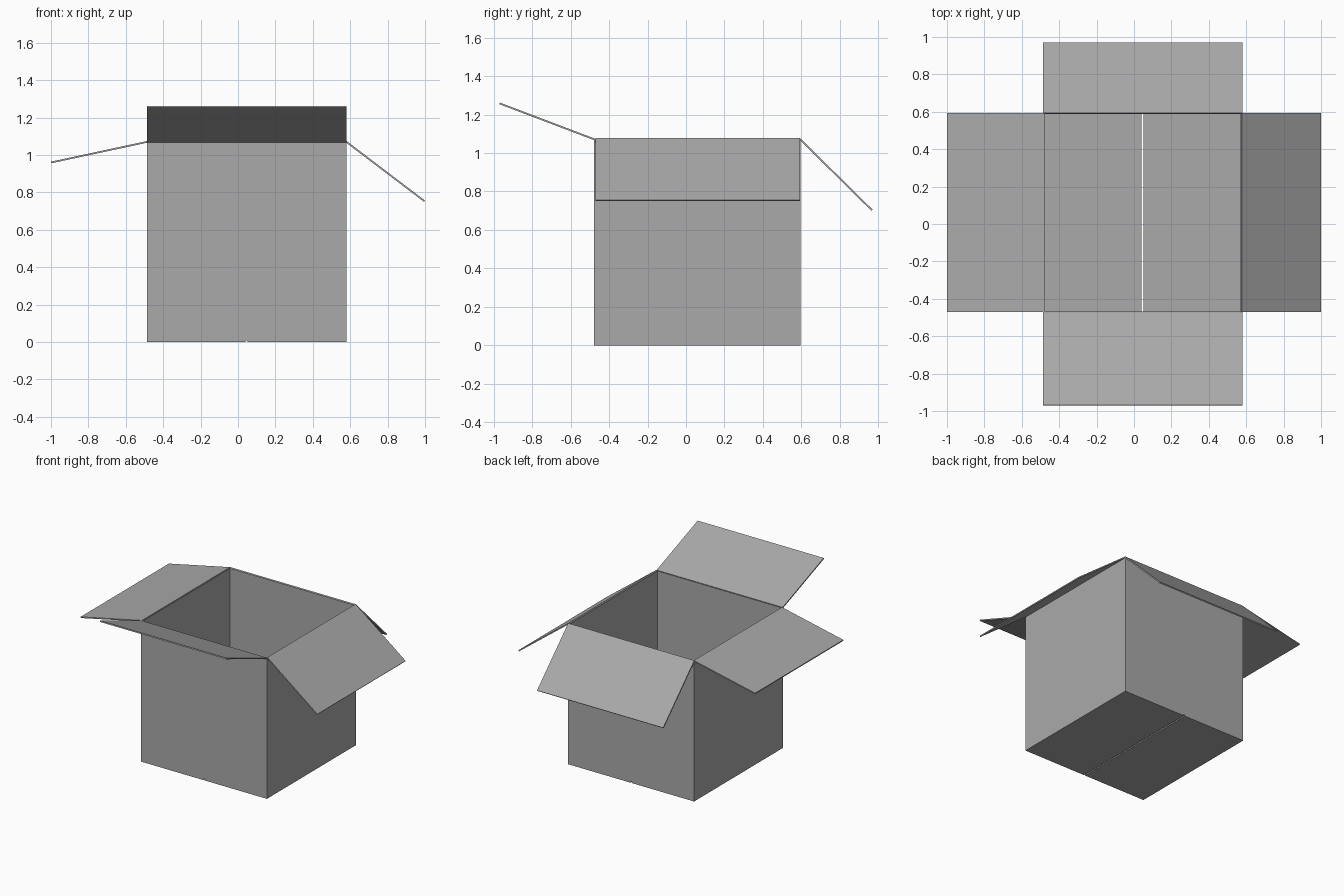
import bpy
import bmesh
from mathutils import Vector, Matrix

cube = bpy.data.objects.get("Cube")
if cube:
    bpy.data.objects.remove(cube, do_unlink=True)

# One plain grey card material
grey = bpy.data.materials.new("grey_card")
grey.use_nodes = True
colour = (0.40, 0.40, 0.40, 1.0)
grey.diffuse_color = colour
grey.node_tree.nodes["Principled BSDF"].inputs["Base Color"].default_value = colour

T = 0.009                       # card thickness
X0, X1 = -0.486, 0.579          # outer faces of the side walls
Y0, Y1 = -0.478, 0.596          # outer faces of the front and back walls
TOP = 1.07                      # rim height
GAP0, GAP1 = 0.040, 0.051       # slot between the bottom panels


def panel(name, start, end, width_axis):
    """Flat card running from start to end; width_axis is the full-width vector."""
    start, end, wide = Vector(start), Vector(end), Vector(width_axis)
    run = end - start
    normal = run.cross(wide).normalized()
    frame = Matrix((run, wide, normal * T)).transposed().to_4x4()
    frame.translation = (start + end) / 2
    bm = bmesh.new()
    bmesh.ops.create_cube(bm, size=1, matrix=frame)
    bmesh.ops.recalc_face_normals(bm, faces=bm.faces)
    mesh = bpy.data.meshes.new(name)
    bm.to_mesh(mesh)
    bm.free()
    mesh.materials.append(grey)
    obj = bpy.data.objects.new(name, mesh)
    bpy.context.collection.objects.link(obj)
    return obj


h = T / 2
cx, cy = (X0 + X1) / 2, (Y0 + Y1) / 2
across = (X1 - X0, 0, 0)
deep = (0, Y1 - Y0, 0)
inner_deep = (0, Y1 - Y0 - 2 * T, 0)

# Front and back walls span the full width, side walls fit between them
for name, y in (("front_wall", Y0 + h), ("back_wall", Y1 - h)):
    panel(name, (cx, y, T), (cx, y, TOP), across)
for name, x in (("right_wall", X0 + h), ("left_wall", X1 - h)):
    panel(name, (x, cy, T), (x, cy, TOP), inner_deep)

# Two bottom panels with a narrow slot between them
panel("bottom_right_panel", (X0, cy, h), (GAP0, cy, h), deep)
panel("bottom_left_panel", (GAP1, cy, h), (X1, cy, h), deep)

# Open flaps, each hinged on the rim at its own angle
flap_y = (-0.470 + 0.594) / 2
flap_deep = (0, 0.594 + 0.470, 0)
panel("right_flap", (X0 + h, flap_y, 1.071), (-0.999, flap_y, 0.960), flap_deep)
panel("left_flap", (X1 - h, flap_y, 1.074), (0.997, flap_y, 0.753), flap_deep)
panel("front_flap", (cx, Y0 + h, 1.070), (cx, -0.969, 1.258), across)
panel("back_flap", (cx, Y1 - h, 1.073), (cx, 0.967, 0.703), across)
